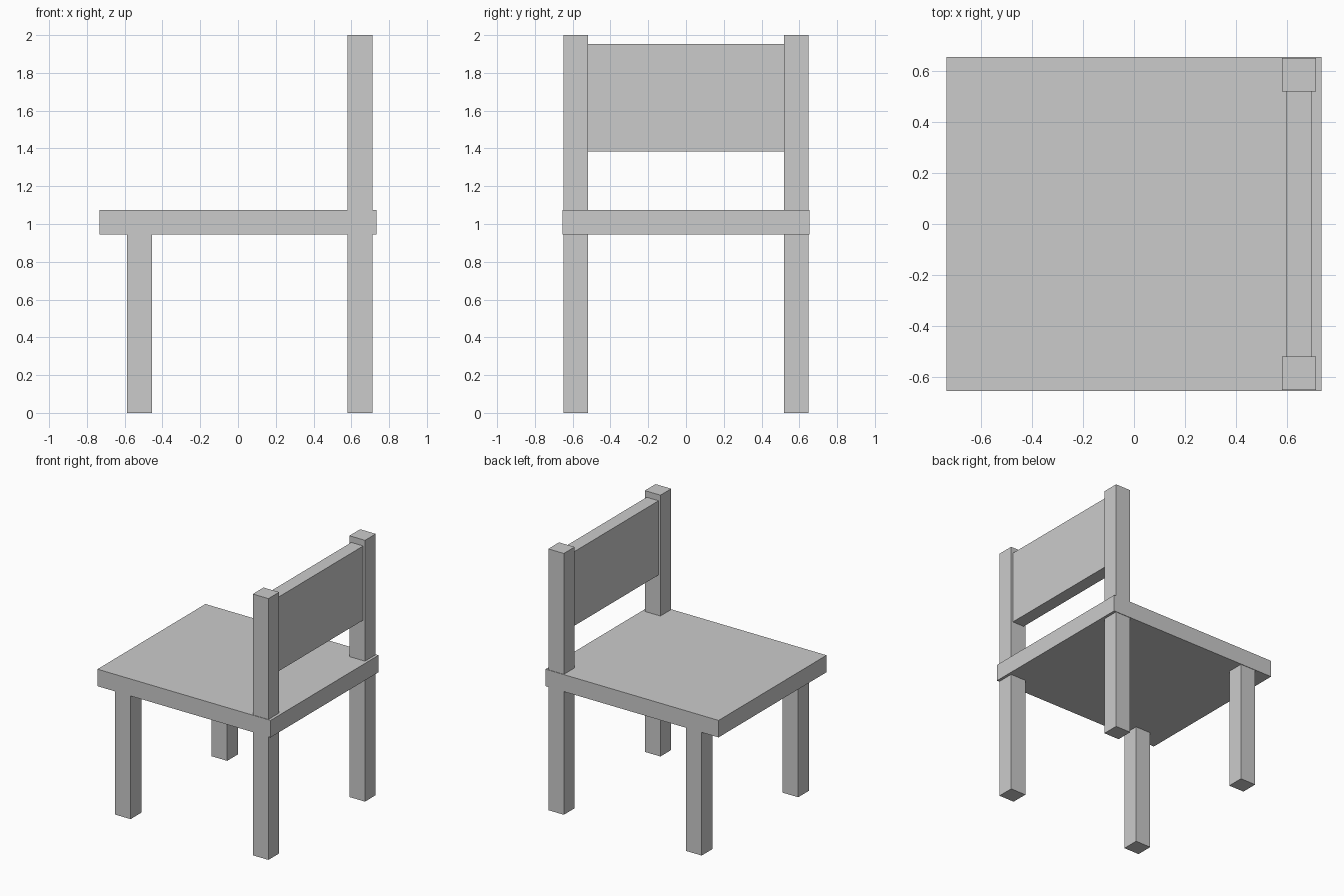
import bpy

if "Cube" in bpy.data.objects:
    bpy.data.objects.remove(bpy.data.objects["Cube"])


def box(name, x, y, z):
    """Box spanning the given (min, max) ranges."""
    bpy.ops.mesh.primitive_cube_add(size=1)
    ob = bpy.context.object
    ob.name = name
    ob.location = [(a + b) / 2 for a, b in (x, y, z)]
    ob.scale = [b - a for a, b in (x, y, z)]
    bpy.ops.object.transform_apply(location=True, rotation=False, scale=True)
    return ob


LEG_IN, LEG_OUT = 0.519, 0.649
SEAT_BOTTOM, SEAT_TOP = 0.945, 1.075

# Seat slab
box("seat", (-0.733, 0.733), (-0.653, 0.653), (SEAT_BOTTOM, SEAT_TOP))

# Short legs on the open side, full-height posts on the backrest side
for side, label in ((-1, "right"), (1, "left")):
    y = sorted((side * LEG_IN, side * LEG_OUT))
    box(f"short_leg_{label}", (-0.587, -0.455), y, (0, SEAT_BOTTOM))
    box(f"back_post_{label}", (0.58, 0.712), y, (0, 2))

# Backrest panel between the posts
box("backrest", (0.596, 0.697), (-LEG_IN, LEG_IN), (1.385, 1.953))
